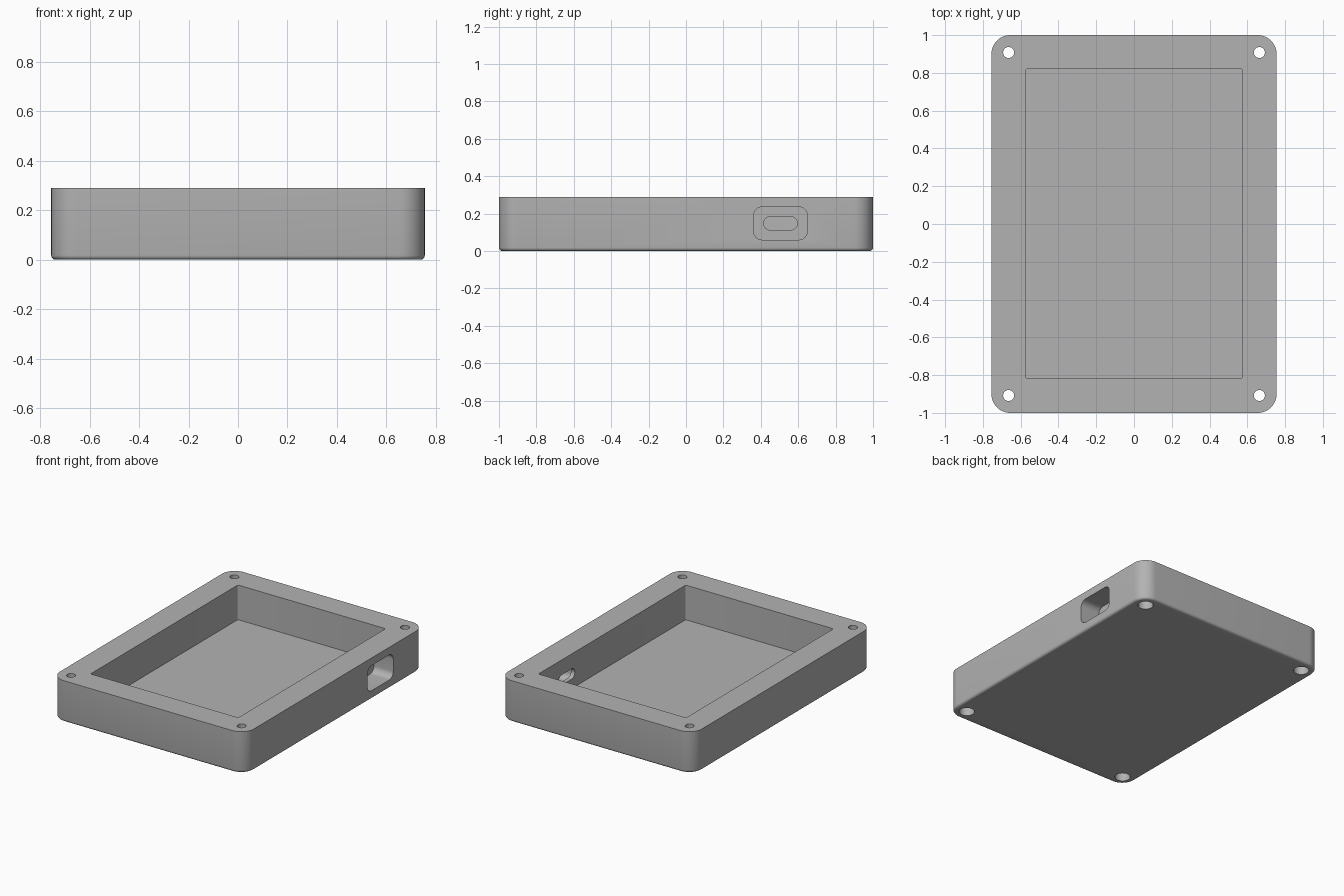
import bpy, bmesh, math
from mathutils import Matrix, Vector

cube = bpy.data.objects.get("Cube")
if cube:
    bpy.data.objects.remove(cube, do_unlink=True)

grey = bpy.data.materials.new("plain grey")
grey.use_nodes = True
colour = (0.45, 0.45, 0.45, 1)
grey.diffuse_color = colour
grey.node_tree.nodes["Principled BSDF"].inputs["Base Color"].default_value = colour


def finish(name, bm):
    mesh = bpy.data.meshes.new(name)
    bmesh.ops.recalc_face_normals(bm, faces=bm.faces)
    bm.to_mesh(mesh)
    bm.free()
    mesh.materials.append(grey)
    obj = bpy.data.objects.new(name, mesh)
    bpy.context.collection.objects.link(obj)
    return obj


def rounded_box(name, low, high, axis, radius, segments=8, base_radius=0):
    """Box whose edges along one axis are rounded, optionally its base rim too."""
    low, high = Vector(low), Vector(high)
    bm = bmesh.new()
    bmesh.ops.create_cube(bm, size=1)
    bmesh.ops.scale(bm, vec=high - low, verts=bm.verts)
    bmesh.ops.translate(bm, vec=(low + high) / 2, verts=bm.verts)
    edges = [e for e in bm.edges
             if abs(e.verts[0].co[axis] - e.verts[1].co[axis]) > 1e-4]
    bmesh.ops.bevel(bm, geom=edges, offset=radius, segments=segments,
                    profile=0.5, affect="EDGES")
    if base_radius:
        rim = [e for e in bm.edges if all(abs(v.co.z - low.z) < 1e-5 for v in e.verts)]
        bmesh.ops.bevel(bm, geom=rim, offset=base_radius, segments=4,
                        profile=0.5, affect="EDGES")
    return finish(name, bm)


def cylinder(name, x, y, z0, z1, radius):
    bm = bmesh.new()
    bmesh.ops.create_cone(bm, cap_ends=True, segments=40, radius1=radius, radius2=radius,
                          depth=z1 - z0, matrix=Matrix.Translation((x, y, (z0 + z1) / 2)))
    return finish(name, bm)


# Enclosure body with rounded corners and softened base
W, L, H = 0.755, 1.0, 0.29
body = rounded_box("enclosure_body", (-W, -L, 0), (W, L, H), 2, 0.1, 12, 0.018)

# Main cavity, side port recess and its inner slot
cutters = [
    rounded_box("cavity_cutter", (-0.575, -0.818, 0.046), (0.575, 0.82, 0.5), 2, 0.01, 4),
    rounded_box("port_recess_cutter", (0.605, 0.362, 0.06), (0.9, 0.648, 0.236), 0, 0.045),
    rounded_box("port_slot_cutter", (0.5, 0.415, 0.112), (0.7, 0.595, 0.184), 0, 0.0355),
]

# Screw holes, counterbored from below
for sx in (-1, 1):
    for sy in (-1, 1):
        x, y = sx * 0.664, sy * 0.908
        cutters.append(cylinder("screw_hole_cutter", x, y, -0.1, 0.4, 0.029))
        cutters.append(cylinder("counterbore_cutter", x, y, -0.1, 0.12, 0.05))

for cutter in cutters:
    mod = body.modifiers.new(cutter.name, "BOOLEAN")
    mod.operation = "DIFFERENCE"
    mod.solver = "EXACT"
    mod.object = cutter

# Apply the cuts and drop the cutters
bpy.context.view_layer.update()
result = bpy.data.meshes.new_from_object(
    body.evaluated_get(bpy.context.evaluated_depsgraph_get()))
body.modifiers.clear()
body.data = result
for cutter in cutters:
    bpy.data.objects.remove(cutter, do_unlink=True)

bpy.ops.object.select_all(action="DESELECT")
body.select_set(True)
bpy.context.view_layer.objects.active = body
bpy.ops.object.shade_smooth_by_angle(angle=math.radians(35))
